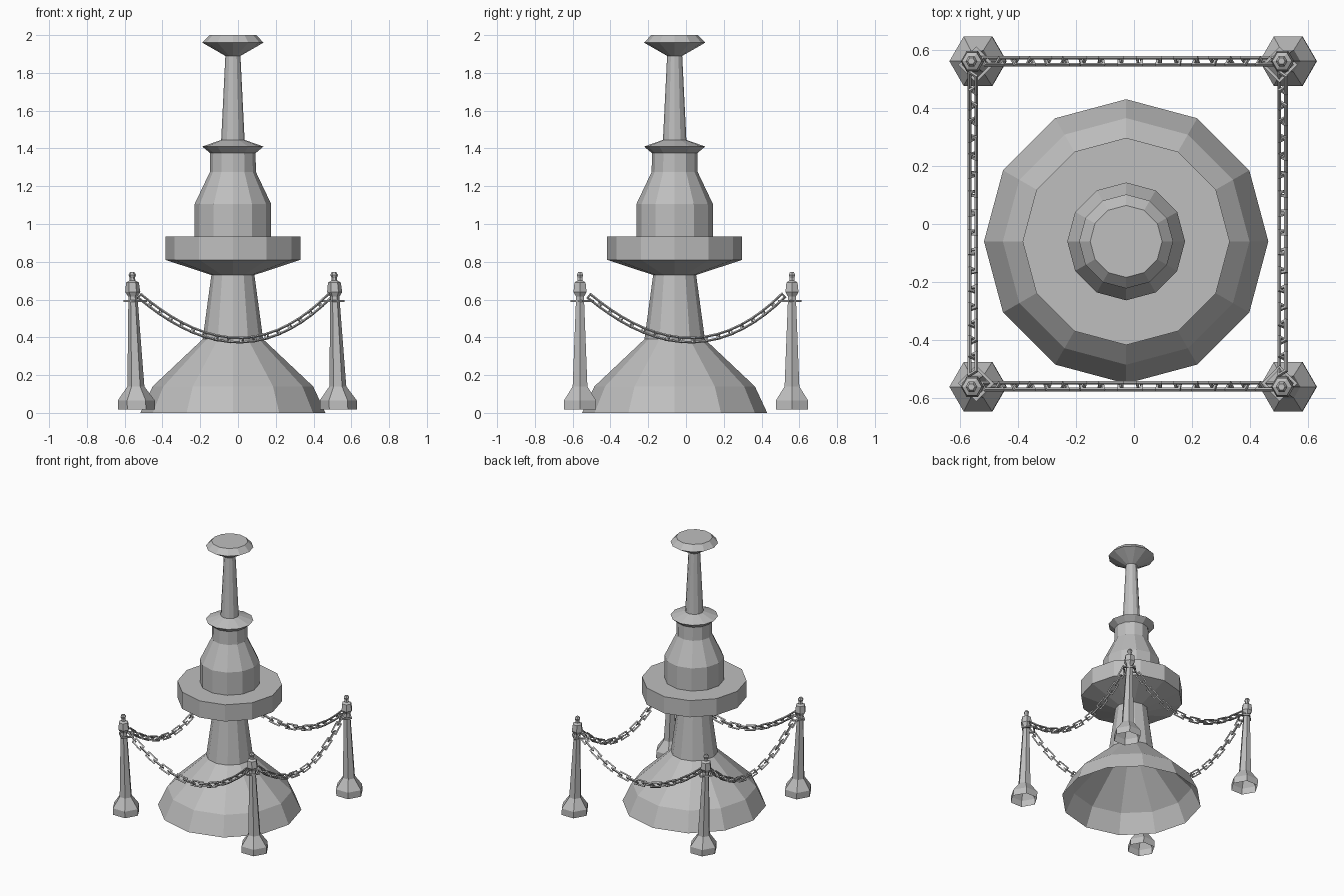
import bpy, bmesh, math
from mathutils import Matrix, Vector

if "Cube" in bpy.data.objects:
    bpy.data.objects.remove(bpy.data.objects["Cube"], do_unlink=True)

grey = bpy.data.materials.new("stone_grey")
grey.use_nodes = True
COLOR = (0.52, 0.52, 0.52, 1)
grey.diffuse_color = COLOR
grey.node_tree.nodes["Principled BSDF"].inputs["Base Color"].default_value = COLOR


def finish(name, bm):
    bmesh.ops.recalc_face_normals(bm, faces=bm.faces)
    mesh = bpy.data.meshes.new(name)
    bm.to_mesh(mesh)
    bm.free()
    mesh.materials.append(grey)
    obj = bpy.data.objects.new(name, mesh)
    bpy.context.collection.objects.link(obj)
    return obj


def lathe(name, profile, sides, center, lean=0.0):
    """Faceted turned shape, open underneath and capped on top."""
    bm = bmesh.new()
    rings = []
    for r, z in profile:
        ring = []
        for i in range(sides):
            a = math.tau * i / sides
            ring.append(bm.verts.new((center[0] + r * math.cos(a) + lean * z,
                                      center[1] + r * math.sin(a), z)))
        rings.append(ring)
    for low, high in zip(rings, rings[1:]):
        for i in range(sides):
            j = (i + 1) % sides
            bm.faces.new((low[i], low[j], high[j], high[i]))
    bm.faces.new(rings[-1])
    return finish(name, bm)


def add_link(bm, matrix, length, width, bar):
    """Rectangular ring with a square bar, long along local x."""
    loops = []
    for inset, z in ((0, -bar / 2), (0, bar / 2), (bar, bar / 2), (bar, -bar / 2)):
        hx, hy = length / 2 - inset, width / 2 - inset
        loops.append([bm.verts.new(matrix @ Vector((sx * hx, sy * hy, z)))
                      for sx, sy in ((-1, -1), (1, -1), (1, 1), (-1, 1))])
    for k in range(4):
        a, b = loops[k], loops[(k + 1) % 4]
        for i in range(4):
            j = (i + 1) % 4
            bm.faces.new((a[i], a[j], b[j], b[i]))


def sag(t):
    return 0.387 + 0.23 * t * t - 0.02 * (t - t ** 3)


def chain(name, origin, direction, half, links=17):
    """Hanging chain whose links alternate in roll."""
    steps = 400
    pts = []
    for i in range(steps + 1):
        t = 2 * i / steps - 1
        p = Vector(origin) + Vector(direction) * (half * t)
        p.z = sag(t)
        pts.append(p)
    dist = [0.0]
    for a, b in zip(pts, pts[1:]):
        dist.append(dist[-1] + (b - a).length)
    pitch = dist[-1] / links
    bm = bmesh.new()
    for n in range(links):
        target = (n + 0.5) * pitch
        k = next(i for i, d in enumerate(dist) if d >= target)
        along = (pts[k] - pts[k - 1]).normalized()
        side = Vector((0, 0, 1)).cross(along).normalized()
        up = along.cross(side)
        frame = Matrix((along, side, up)).transposed().to_4x4()
        roll = Matrix.Rotation(math.radians(45 if n % 2 else -45), 4, 'X')
        add_link(bm, Matrix.Translation(pts[k]) @ frame @ roll, pitch * 1.32, 0.042, 0.009)
    return finish(name, bm)


# Central tower
tower = [(0.49, 0), (0.425, 0.14), (0.16, 0.39), (0.114, 0.73), (0.357, 0.81),
         (0.357, 0.935), (0.203, 0.935), (0.203, 1.105), (0.122, 1.275),
         (0.12, 1.375), (0.162, 1.41), (0.062, 1.445), (0.04, 1.89),
         (0.162, 1.96), (0.124, 2.0)]
lathe("tower", tower, 12, (-0.027, -0.06))

# Corner posts, each leaning slightly, with a ring that holds the chains
post = [(0.098, 0.018), (0.098, 0.066), (0.045, 0.14), (0.024, 0.615),
        (0.04, 0.64), (0.034, 0.69), (0.016, 0.70), (0.014, 0.715),
        (0.02, 0.73), (0.012, 0.745)]
LEAN = -0.033
for side, x in (("left", 0.533), ("right", -0.536)):
    for end, y in (("front", -0.561), ("back", 0.561)):
        lathe(f"{end}_{side}_post", post, 6, (x, y), LEAN)
        bm = bmesh.new()
        inward = 0.012
        spot = Vector((x - 0.02 - math.copysign(inward, x), y - math.copysign(inward, y), 0.592))
        add_link(bm, Matrix.Translation(spot) @ Matrix.Rotation(math.pi / 4, 4, 'Z'),
                 0.088, 0.088, 0.01)
        finish(f"{end}_{side}_chain_ring", bm)

# Chains between the posts
for end, y in (("front", -0.559), ("back", 0.561)):
    chain(f"{end}_chain", (-0.018, y, 0), (1, 0, 0), 0.5)
for side, x in (("left", 0.512), ("right", -0.555)):
    chain(f"{side}_chain", (x, 0.0, 0), (0, 1, 0), 0.51)
